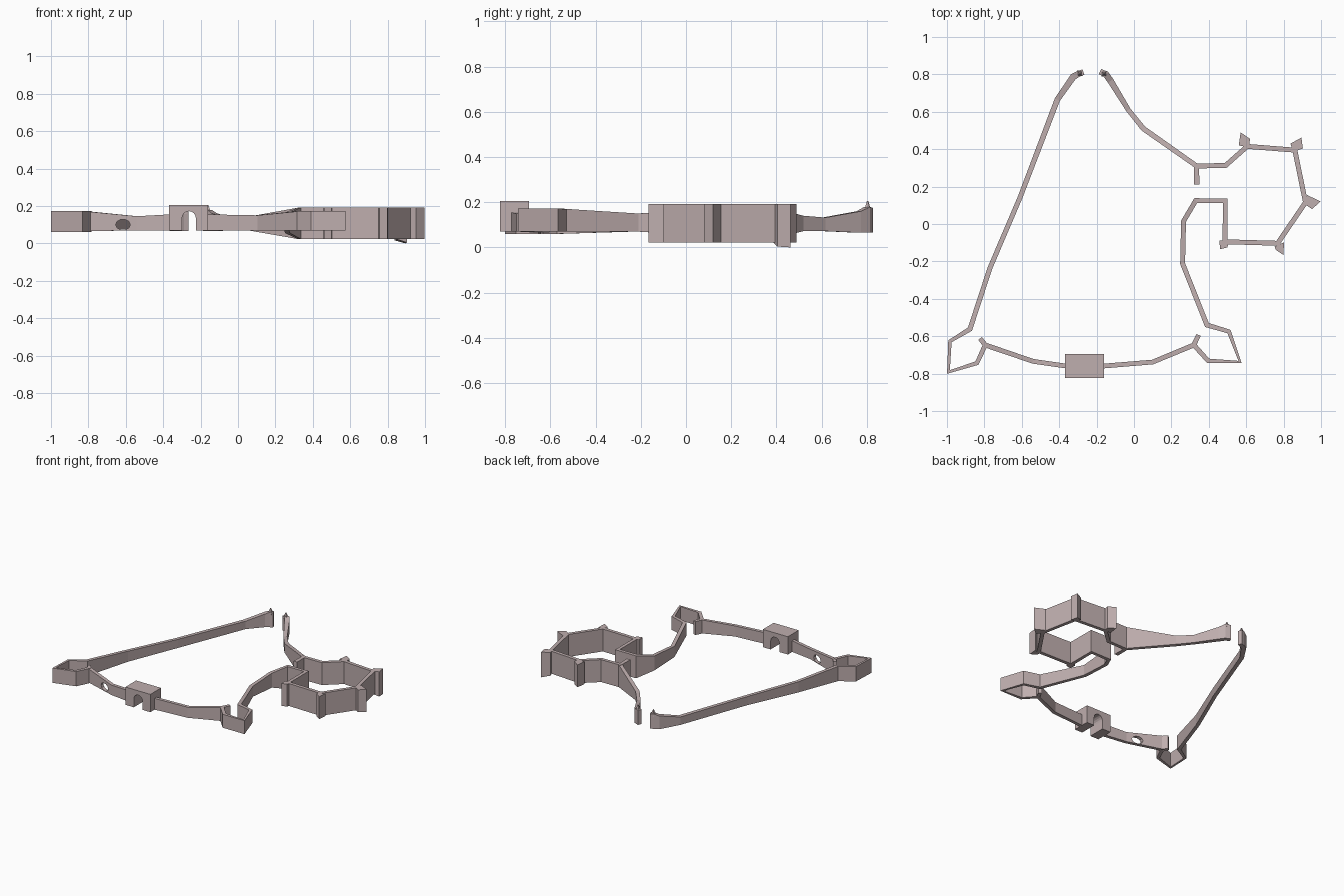
import bpy, bmesh, math
from mathutils import Vector

grey = bpy.data.materials.new("warm_grey")
grey.diffuse_color = (.52, .425, .425, 1)


def finish(name, bm):
    bmesh.ops.recalc_face_normals(bm, faces=bm.faces)
    me = bpy.data.meshes.new(name)
    bm.to_mesh(me)
    bm.free()
    me.materials.append(grey)
    ob = bpy.data.objects.new(name, me)
    bpy.context.collection.objects.link(ob)
    return ob


def loft(name, outlines):
    """Closed solid through matching outlines."""
    bm = bmesh.new()
    rings = [[bm.verts.new(c) for c in o] for o in outlines]
    for r, s in zip(rings, rings[1:]):
        for k in range(len(r)):
            j = (k + 1) % len(r)
            bm.faces.new((r[k], r[j], s[j], s[k]))
    bm.faces.new(rings[0][::-1])
    bm.faces.new(rings[-1])
    return finish(name, bm)


def wall(name, pts):
    """Mitred upright strip; each point is x, y, bottom z, top z, thickness."""
    outlines = []
    p = [Vector(q[:2]) for q in pts]
    for i, (x, y, lo, hi, w) in enumerate(pts):
        a = (p[i] - p[i - 1]).normalized() if i else (p[1] - p[0]).normalized()
        b = (p[i + 1] - p[i]).normalized() if i < len(p) - 1 else a
        na, nb = Vector((-a.y, a.x)), Vector((-b.y, b.x))
        m = (na + nb).normalized()
        m *= w / 2 / max(m.dot(na), 0.4)
        outlines.append([(x + s * m.x, y + s * m.y, z)
                         for s, z in ((-1, lo), (1, lo), (1, hi), (-1, hi))])
    return loft(name, outlines)


def slab(name, profile, y0, y1):
    """Solid from an x, z profile between two y values."""
    return loft(name, [[(x, y, z) for x, z in profile] for y in (y0, y1)])


def cut(ob, cutter):
    mod = ob.modifiers.new("cut", 'BOOLEAN')
    mod.operation = 'DIFFERENCE'
    mod.solver = 'EXACT'
    mod.object = cutter
    cutter.hide_render = True
    cutter.display_type = 'WIRE'


def spike(name, x, y):
    r = .015
    base = [(x - r, y - r), (x + r, y - r), (x + r, y + r), (x - r, y + r)]
    loft(name, [[(u, v, .16) for u, v in base],
                [(x + (u - x) * .15, y + (v - y) * .15, .205) for u, v in base]])


# Long left arm, ending in the left corner pocket
wall("left_arm", [
    (-.27, .812, .065, .175, .03), (-.295, .804, .065, .178, .032),
    (-.325, .787, .065, .165, .035), (-.41, .665, .072, .132, .03),
    (-.61, .14, .075, .14, .026), (-.77, -.235, .07, .15, .026),
    (-.877, -.562, .06, .172, .026), (-.984, -.627, .06, .172, .018),
    (-.992, -.791, .06, .172, .014), (-.84, -.744, .06, .172, .022),
    (-.795, -.647, .06, .172, .026)])
spike("left_tip_spike", -.29, .805)

# Front bar with a stub at each end
bar = wall("front_bar", [
    (-.823, -.612, .065, .17, .025), (-.795, -.647, .065, .17, .026),
    (-.54, -.734, .07, .145, .025), (-.36, -.76, .07, .155, .025),
    (-.17, -.76, .07, .155, .025), (.10, -.738, .07, .15, .025),
    (.32, -.647, .07, .172, .026), (.345, -.593, .07, .172, .025)])

# Right corner pocket and curved inner arm
wall("inner_arm", [
    (.32, -.647, .07, .172, .026), (.397, -.732, .07, .172, .024),
    (.567, -.738, .07, .172, .012), (.508, -.575, .07, .172, .022),
    (.39, -.54, .07, .17, .026), (.26, -.212, .07, .15, .026),
    (.265, .015, .055, .165, .026), (.33, .125, .022, .192, .026),
    (.41, .125, .022, .192, .024)])

# Tall ring, ending in a short inward tab
wall("ring", [
    (.40, .125, .022, .192, .024), (.487, .125, .022, .192, .024),
    (.487, -.095, .022, .192, .026), (.768, -.103, .022, .192, .026),
    (.917, .115, .022, .192, .026), (.86, .395, .022, .192, .026),
    (.605, .415, .022, .192, .026), (.49, .313, .022, .192, .026),
    (.335, .31, .022, .192, .026), (.335, .21, .022, .192, .03)])

# Upper arm from the ring to the second tip
wall("upper_arm", [
    (.335, .31, .022, .192, .026), (.05, .51, .072, .14, .028),
    (-.03, .61, .072, .132, .026), (-.125, .765, .065, .16, .034),
    (-.15, .80, .065, .178, .034), (-.182, .815, .065, .175, .03)])
spike("right_tip_spike", -.16, .803)

# Four-sided posts around the ring; the rear right one has a slanted foot
posts = [
    [(.57, .49), (.62, .455), (.615, .41), (.56, .42)],
    [(.837, .43), (.895, .462), (.903, .404), (.85, .385)],
    [(.926, .155), (.997, .12), (.952, .08), (.905, .112)],
    [(.752, -.12), (.803, -.098), (.798, -.165), (.757, -.137)],
    [(.457, -.088), (.507, -.088), (.50, -.125), (.46, -.135)]]
for n, o in enumerate(posts):
    feet = [.016, 0, .004, .022] if n == 1 else [.022] * 4
    loft("ring_post_%d" % (n + 1), [[(x, y, z) for (x, y), z in zip(o, feet)],
                                    [(x, y, .192) for x, y in o]])

# Clip block: arched profile open at the bottom
arch = [(-.262 - .037 * math.cos(math.pi * k / 8), .135 + .037 * math.sin(math.pi * k / 8))
        for k in range(9)]
slab("clip_block", [(-.37, .07), (-.299, .07)] + arch +
     [(-.225, .07), (-.16, .07), (-.16, .205), (-.37, .205)], -.823, -.694)

# Cutters: arch slot and round hole through the front bar
cut(bar, slab("slot_cutter", [(-.299, .03)] + arch + [(-.225, .03)], -.85, -.65))
hole = [(-.615 + .039 * math.cos(math.pi * k / 5), .1 + .029 * math.sin(math.pi * k / 5))
        for k in range(10)]
cut(bar, slab("hole_cutter", hole, -.78, -.63))
